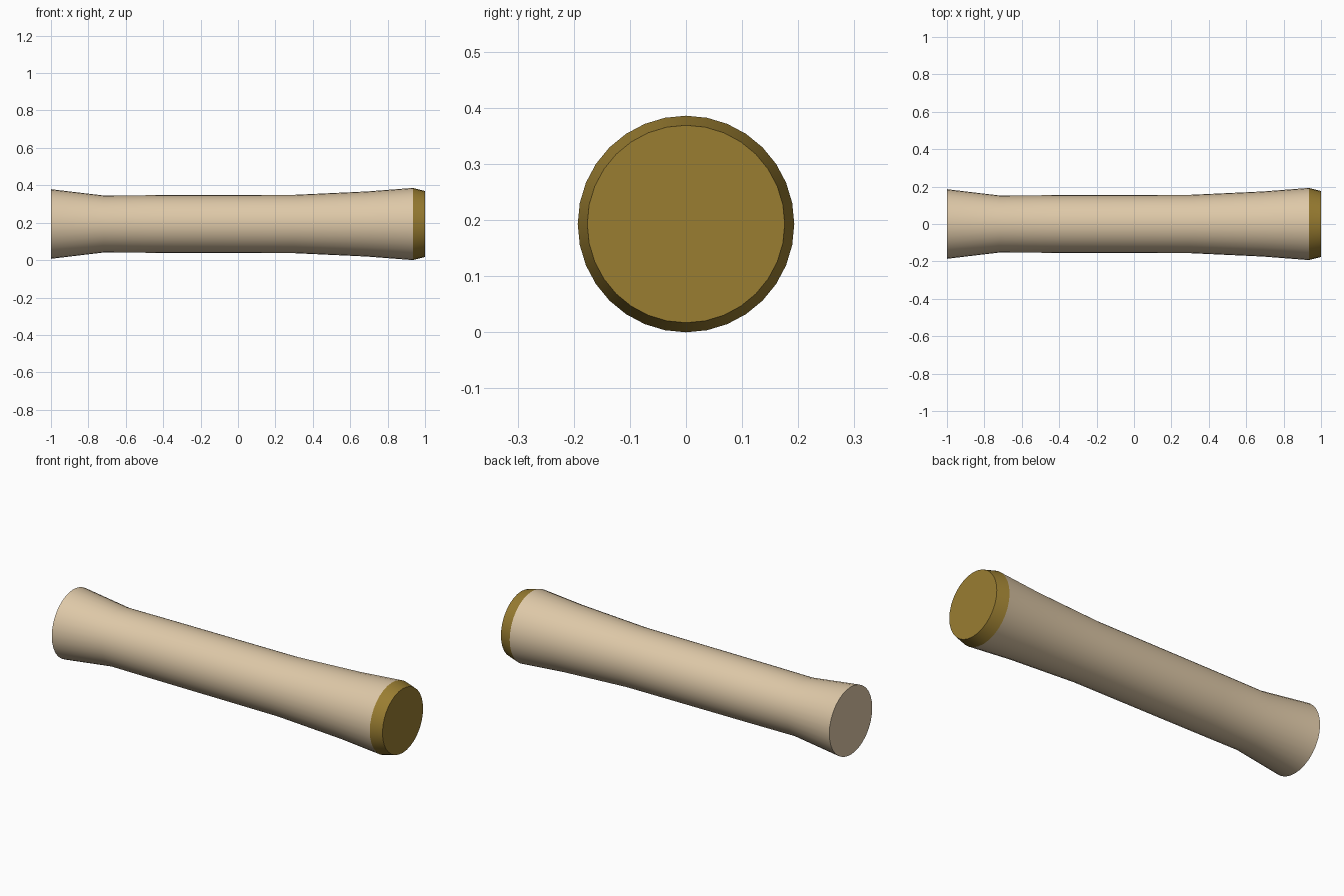
import bpy, bmesh, math

if "Cube" in bpy.data.objects:
    bpy.data.objects.remove(bpy.data.objects["Cube"])

R = 0.193      # largest radius; axis height so the model rests on z = 0
SIDES = 32


def material(name, rgb):
    m = bpy.data.materials.new(name)
    m.diffuse_color = (*rgb, 1)
    m.use_nodes = True
    m.node_tree.nodes["Principled BSDF"].inputs["Base Color"].default_value = m.diffuse_color
    return m


def lathe_x(name, profile, mat, cap_start, cap_end):
    """Revolve (x, radius) pairs around the long axis."""
    bm = bmesh.new()
    rings = []
    for x, r in profile:
        rings.append([bm.verts.new((x, r * math.sin(2 * math.pi * i / SIDES),
                                    R + r * math.cos(2 * math.pi * i / SIDES)))
                      for i in range(SIDES)])
    for a, b in zip(rings, rings[1:]):
        for i in range(SIDES):
            j = (i + 1) % SIDES
            bm.faces.new((a[i], b[i], b[j], a[j]))
    if cap_start:
        bm.faces.new(rings[0])
    if cap_end:
        bm.faces.new(rings[-1][::-1])
    # make the outside face outwards
    for f in bm.faces:
        f.normal_update()
        c = f.calc_center_median()
        out = c.copy()
        out.z -= R
        out.x = 0
        if out.length < 0.01:
            out.x = c.x
        if f.normal.dot(out) < 0:
            f.normal_flip()
    mesh = bpy.data.meshes.new(name)
    bm.to_mesh(mesh)
    bm.free()
    mesh.materials.append(mat)
    ob = bpy.data.objects.new(name, mesh)
    bpy.context.collection.objects.link(ob)
    bpy.ops.object.select_all(action='DESELECT')
    ob.select_set(True)
    bpy.context.view_layer.objects.active = ob
    bpy.ops.object.shade_smooth_by_angle(angle=math.radians(30))


tan = material("pale_wood", (0.73, 0.58, 0.39))
gold = material("dark_gold", (0.32, 0.205, 0.031))

# Flared handle
lathe_x("handle", [(-1, 0.186), (-0.72, 0.1525), (-0.44, 0.154), (0.3, 0.156),
                   (0.69, 0.174), (0.935, R)], tan, True, False)
# Tapered end cap
lathe_x("end_cap", [(0.935, R), (1, 0.176)], gold, False, True)
